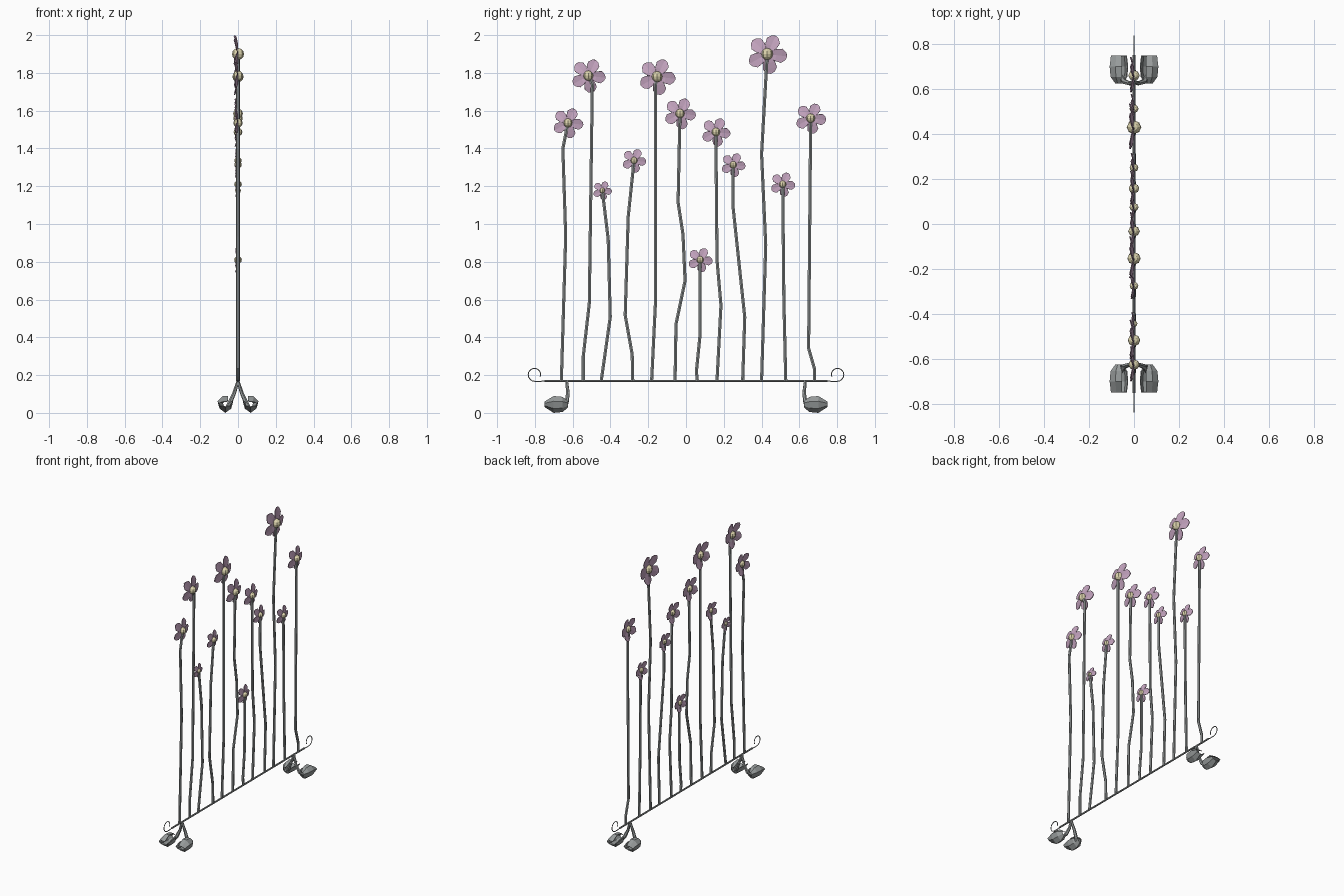
import bpy, bmesh, math

if "Cube" in bpy.data.objects:
    bpy.data.objects.remove(bpy.data.objects["Cube"])


def material(name, rgb):
    m = bpy.data.materials.new(name)
    m.diffuse_color = (*rgb, 1)
    m.use_nodes = True
    m.node_tree.nodes["Principled BSDF"].inputs["Base Color"].default_value = m.diffuse_color
    return m


METAL = material("grey metal", (0.31, 0.33, 0.33))
PETAL = material("dusty mauve", (0.55, 0.37, 0.52))
YELLOW = material("pale yellow", (0.72, 0.66, 0.42))


def tube(name, points, radius, sides_res=1, radii=None):
    """Round bar following a few points."""
    cu = bpy.data.curves.new(name, 'CURVE')
    cu.dimensions = '3D'
    cu.bevel_depth = radius
    cu.bevel_resolution = sides_res
    cu.use_fill_caps = True
    sp = cu.splines.new('POLY')
    sp.points.add(len(points) - 1)
    for i, p in enumerate(points):
        sp.points[i].co = (*p, 1)
        sp.points[i].radius = radii[i] if radii else 1
    ob = bpy.data.objects.new(name, cu)
    bpy.context.collection.objects.link(ob)
    cu.materials.append(METAL)
    bpy.ops.object.select_all(action='DESELECT')
    ob.select_set(True)
    bpy.context.view_layer.objects.active = ob
    bpy.ops.object.convert(target='MESH')
    for f in bpy.context.object.data.polygons:
        f.use_smooth = False


def sheet(name, bm, mat, thickness):
    """Thin folded plate from an open surface."""
    bmesh.ops.recalc_face_normals(bm, faces=bm.faces)
    me = bpy.data.meshes.new(name)
    bm.to_mesh(me)
    bm.free()
    me.materials.append(mat)
    ob = bpy.data.objects.new(name, me)
    bpy.context.collection.objects.link(ob)
    mod = ob.modifiers.new("thickness", 'SOLIDIFY')
    mod.thickness = thickness
    mod.offset = 0


OUTLINE = [(0.08, 0.10), (0.45, 0.31), (0.75, 0.36), (0.95, 0.20), (1.02, 0.03)]


def flower(y, z, r):
    # five softly creased petals leaning back
    bm = bmesh.new()
    for k in range(5):
        a = math.radians(-79 + 72 * k)
        rows = []
        for u, w in OUTLINE:
            row = []
            for v in (-w, 0, w):
                x = -0.17 * u * u + 0.04 * v - (0.03 if v == 0 else 0)
                row.append(bm.verts.new((x * r,
                                         y + r * (u * math.cos(a) - v * math.sin(a)),
                                         z + r * (u * math.sin(a) + v * math.cos(a)))))
            rows.append(row)
        for p, q in zip(rows, rows[1:]):
            for j in range(2):
                bm.faces.new((p[j], p[j + 1], q[j + 1], q[j]))
    sheet("flower_petals", bm, PETAL, 0.004)
    # faceted centre
    bpy.ops.mesh.primitive_uv_sphere_add(segments=8, ring_count=6, radius=1, location=(0, y, z))
    ob = bpy.context.object
    ob.name = "flower_centre"
    ob.scale = (0.31 * r, 0.29 * r, 0.30 * r)
    ob.data.materials.append(YELLOW)


# stems: flower radius, then (y, z) path ending at the flower centre
RAIL_Z = 0.17
STEMS = [
    (0.080, [(-.66, RAIL_Z), (-.637, .935), (-.652, 1.40), (-.625, 1.535)]),
    (0.090, [(-.544, RAIL_Z), (-.544, .30), (-.512, .58), (-.496, 1.74), (-.517, 1.785)]),
    (0.050, [(-.449, RAIL_Z), (-.401, .507), (-.412, .92), (-.443, 1.177)]),
    (0.063, [(-.282, RAIL_Z), (-.285, .31), (-.322, .517), (-.306, 1.04), (-.275, 1.336)]),
    (0.096, [(-.182, RAIL_Z), (-.161, .60), (-.161, 1.74), (-.153, 1.78)]),
    (0.083, [(-.058, RAIL_Z), (-.053, .47), (-.005, .70), (-.016, .945), (-.042, 1.114), (-.032, 1.585)]),
    (0.065, [(.06, RAIL_Z), (.055, .22), (.074, .41), (.075, .81)]),
    (0.076, [(.164, RAIL_Z), (.185, .57), (.164, .81), (.158, 1.487)]),
    (0.064, [(.30, RAIL_Z), (.311, .507), (.248, 1.10), (.25, 1.313)]),
    (0.104, [(.40, RAIL_Z), (.422, .89), (.40, 1.37), (.43, 1.90)]),
    (0.065, [(.528, RAIL_Z), (.518, .60), (.512, 1.21)]),
    (0.081, [(.681, RAIL_Z), (.681, .23), (.649, .343), (.66, 1.56)]),
]
for r, path in STEMS:
    tube("stem", [(0, y, z) for y, z in path], 0.0095)
    flower(*path[-1], r)

# base rail
tube("base_rail", [(0, -0.75, RAIL_Z), (0, 0.75, RAIL_Z)], 0.006)

# leaf foot stations: distance along y, x scale, z scale
STATIONS = [(0.625, 0.35, 0.35), (0.655, 0.9, 0.9), (0.70, 1.0, 1.0), (0.748, 0.85, 0.3)]

for e in (-1, 1):
    # curled rail end
    curl = [(0, e * 0.74, RAIL_Z), (0, e * 0.77, 0.167)]
    for k in range(14):
        a = math.radians(-90 + 22.5 * k)
        c = 0.036 - 0.0004 * k
        curl.append((0, e * (0.801 + c * math.cos(a)), 0.203 + c * math.sin(a)))
    tube("rail_curl", curl, 0.003)
    for s in (-1, 1):
        # splayed stalk
        tube("foot_stalk", [(0, e * .632, RAIL_Z), (s * .02, e * .625, .105),
                            (s * .042, e * .632, .055), (s * .066, e * .665, .018)],
             0.01, radii=[0.8, 1, 1.2, 0.8])
        # curled leaf resting on the ground, diamond-shaped in section
        bm = bmesh.new()
        rows = []
        for y, sx, sz in STATIONS:
            row = []
            for deg in (160, 215, 270, 325, 380, 430, 470):
                a = math.radians(deg)
                # flatten the lower sides into straight diagonals
                f = 0.86 if deg in (215, 325) else 1
                row.append(bm.verts.new((s * (0.067 + 0.042 * f * sx * math.cos(a)), e * y,
                                         0.046 + 0.044 * f * sz * math.sin(a))))
            rows.append(row)
        for p, q in zip(rows, rows[1:]):
            for j in range(len(p) - 1):
                bm.faces.new((p[j], p[j + 1], q[j + 1], q[j]))
        sheet("leaf_foot", bm, METAL, 0.004)
